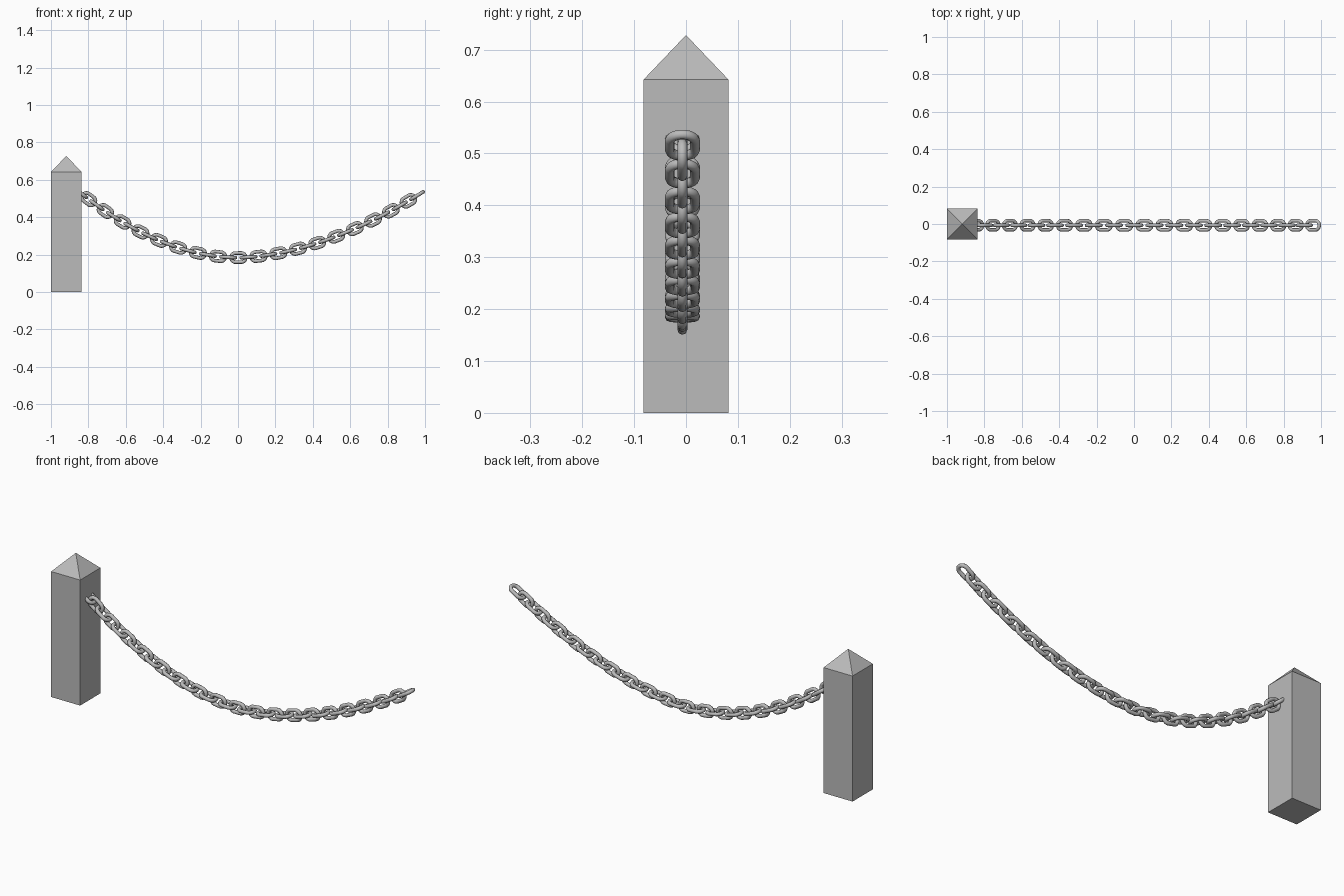
import bpy, bmesh, math
from mathutils import Matrix, Vector

if "Cube" in bpy.data.objects:
    bpy.data.objects.remove(bpy.data.objects["Cube"])


def make_material(name, rgb):
    mat = bpy.data.materials.new(name)
    mat.use_nodes = True
    mat.diffuse_color = (*rgb, 1)
    mat.node_tree.nodes["Principled BSDF"].inputs["Base Color"].default_value = (*rgb, 1)
    return mat


def add_object(name, bm, mat):
    bmesh.ops.recalc_face_normals(bm, faces=bm.faces)
    mesh = bpy.data.meshes.new(name)
    bm.to_mesh(mesh)
    bm.free()
    mesh.materials.append(mat)
    obj = bpy.data.objects.new(name, mesh)
    bpy.context.collection.objects.link(obj)
    return obj


grey = make_material("grey", (0.5, 0.5, 0.5))

# Square post with a pyramid top
HALF, SHOULDER, APEX = 0.082, 0.642, 0.728
bm = bmesh.new()
corners = [(-HALF, -HALF), (HALF, -HALF), (HALF, HALF), (-HALF, HALF)]
low = [bm.verts.new((x, y, 0)) for x, y in corners]
high = [bm.verts.new((x, y, SHOULDER)) for x, y in corners]
tip = bm.verts.new((0, 0, APEX))
bm.faces.new(low)
for i in range(4):
    j = (i + 1) % 4
    bm.faces.new((low[i], low[j], high[j], high[i]))
    bm.faces.new((high[i], high[j], tip))
post = add_object("post", bm, grey)
post.location.x = HALF - 1

# One oval chain link, lying flat along x
BEND, STRAIGHT, TUBE = 0.0245, 0.0148, 0.0096
STEPS, SIDES = 24, 8
bm = bmesh.new()
rings = []
for i in range(STEPS):
    a = math.tau * (i + 0.5) / STEPS
    out = Vector((math.cos(a), math.sin(a), 0))
    centre = out * BEND + Vector((math.copysign(STRAIGHT, out.x), 0, 0))
    ring = []
    for k in range(SIDES):
        t = math.tau * k / SIDES
        ring.append(bm.verts.new(centre + TUBE * (out * math.cos(t) + Vector((0, 0, math.sin(t))))))
    rings.append(ring)
for i in range(STEPS):
    r, s = rings[i], rings[(i + 1) % STEPS]
    for k in range(SIDES):
        m = (k + 1) % SIDES
        bm.faces.new((r[k], s[k], s[m], r[m]))
for face in bm.faces:
    face.smooth = True
link = add_object("chain_link", bm, grey)
link_mesh = link.data
bpy.data.objects.remove(link)


# Sagging path, steeper toward the post
def sag(x):
    return 0.1845 + (0.482 * (-x) ** 1.926 if x < 0 else 0.358 * x ** 1.78)


def slope(x):
    return (sag(x + 0.001) - sag(x - 0.001)) / 0.002


def place_links(side, count, pitch):
    """Walk along the path from its lowest point, turning every other link flat."""
    x = 0.002
    for n in range(count + 1):
        if n > 0 or side > 0:
            obj = bpy.data.objects.new("chain_link", link_mesh)
            bpy.context.collection.objects.link(obj)
            tilt = Matrix.Rotation(-math.atan(slope(x)), 4, "Y")
            roll = Matrix.Rotation(0 if n % 2 else math.pi / 2, 4, "X")
            obj.matrix_world = Matrix.Translation((x, -0.007, sag(x))) @ tilt @ roll
        for _ in range(20):
            x += side * pitch / 20 / math.hypot(1, slope(x))


place_links(1, 19, 0.0538)
place_links(-1, 17, 0.0546)
